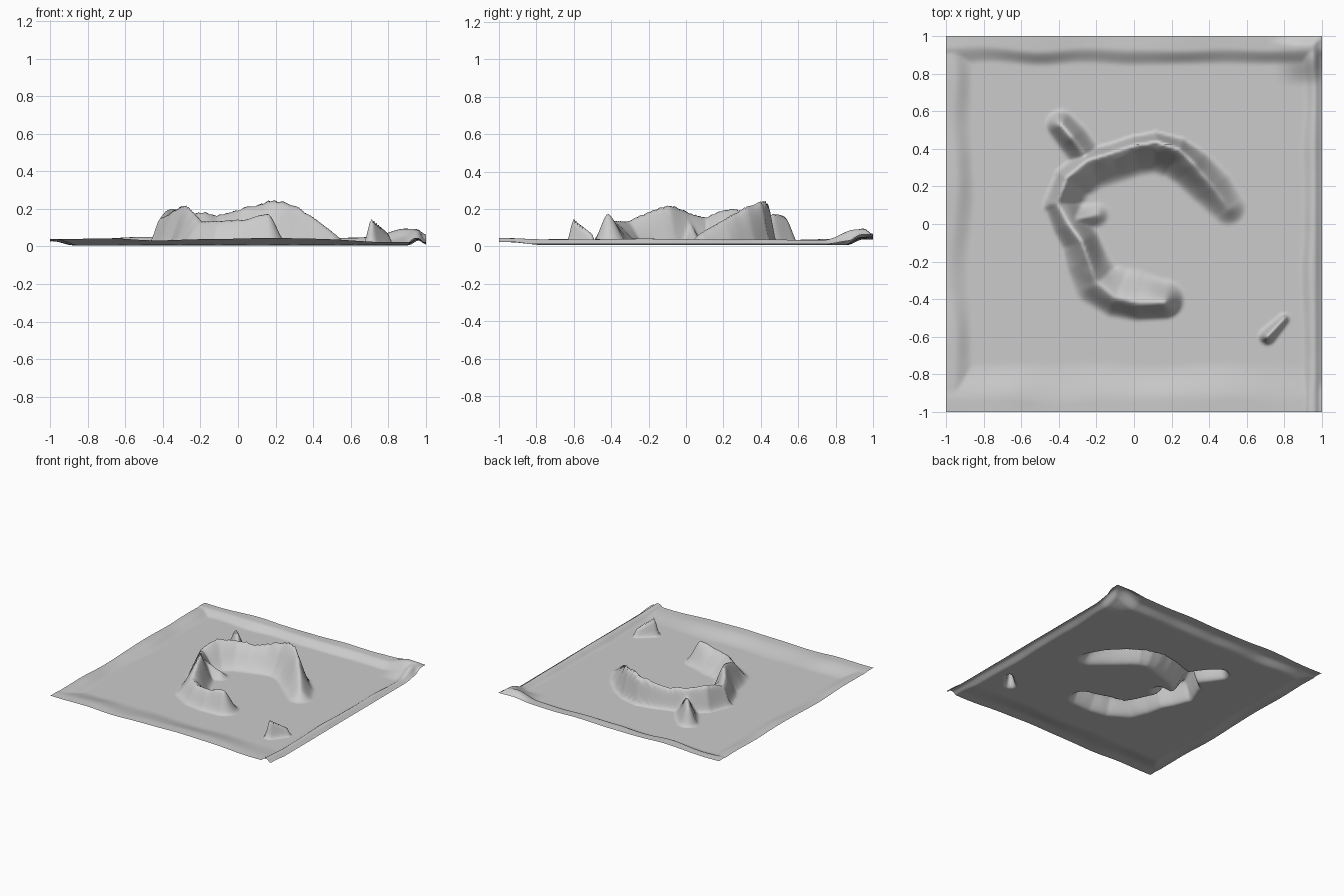
import bpy, bmesh, math
from mathutils import Vector, noise

cube = bpy.data.objects.get("Cube")
if cube:
    bpy.data.objects.remove(cube, do_unlink=True)

GROUND = 0.006

# Crest lines: x, y, height, width on the left of travel, width on the right
MAIN_RIDGE = [
    (0.50, 0.09, 0.07, 0.10, 0.10), (0.42, 0.20, 0.135, 0.13, 0.11),
    (0.32, 0.32, 0.20, 0.15, 0.09), (0.24, 0.40, 0.235, 0.17, 0.06),
    (0.12, 0.44, 0.23, 0.17, 0.05), (0.00, 0.42, 0.19, 0.17, 0.05),
    (-0.12, 0.38, 0.165, 0.17, 0.05), (-0.25, 0.34, 0.18, 0.17, 0.06),
    (-0.36, 0.25, 0.20, 0.16, 0.06), (-0.41, 0.11, 0.155, 0.13, 0.07),
    (-0.35, 0.00, 0.18, 0.12, 0.09), (-0.28, -0.09, 0.22, 0.10, 0.11),
    (-0.24, -0.20, 0.18, 0.11, 0.13), (-0.20, -0.31, 0.13, 0.14, 0.13),
    (-0.10, -0.39, 0.13, 0.18, 0.11), (0.02, -0.42, 0.14, 0.18, 0.10),
    (0.16, -0.42, 0.17, 0.13, 0.09)]
BACK_HILL = [(-0.39, 0.53, 0.16, 0.08, 0.08), (-0.33, 0.46, 0.17, 0.09, 0.09),
             (-0.27, 0.38, 0.12, 0.09, 0.09)]
INNER_SPUR = [(-0.32, 0.02, 0.12, 0.08, 0.08), (-0.20, 0.05, 0.05, 0.07, 0.07)]
BLADE = [(0.71, -0.60, 0.15, 0.045, 0.045), (0.80, -0.505, 0.065, 0.03, 0.03)]


def smooth(a, b, v):
    t = max(0, min(1, (v - a) / (b - a)))
    return t * t * (3 - 2 * t)


def ridge_height(points, x, y):
    """Height of a ridge whose two flanks have their own widths."""
    best, height = 9, 0
    for a, b in zip(points, points[1:]):
        dx, dy = b[0] - a[0], b[1] - a[1]
        length = math.hypot(dx, dy)
        t = ((x - a[0]) * dx + (y - a[1]) * dy) / length ** 2
        t = max(0, min(1, t))
        px, py = x - a[0] - dx * t, y - a[1] - dy * t
        d = math.hypot(px, py)
        if d < best:
            best = d
            side = 0.5 + 0.5 * (dx * py - dy * px) / (length * d + 1e-9)
            h, left, right = (a[i] + (b[i] - a[i]) * t for i in (2, 3, 4))
            width = right + (left - right) * side
            s = min(1, d / width)
            height = h * (0.6 * (0.5 + 0.5 * math.cos(math.pi * s))
                          + 0.4 * (1 - s) ** 1.5)
    return height


def rim_height(x, y):
    """Uneven turned-up border with a lumpy far corner."""
    n = noise.noise(Vector((x * 3, y * 3, 0.5)))
    shift = 0.03 * n
    front = 0.032 * smooth(0.74, 0.95, -y + shift) * (1 - 0.5 * smooth(0.3, 0.9, x))
    back = 0.036 * smooth(0.85, 0.94, y + shift)
    left = 0.028 * smooth(0.86, 0.97, -x + shift)
    right = 0.034 * smooth(0.89, 0.95, x + shift) * (1 - 0.8 * smooth(0.96, 1, x))
    corner = 0.05 * smooth(0.72, 0.9, x + shift) * smooth(0.72, 0.9, y + shift)
    corner *= 1 - 0.6 * smooth(0.95, 1, max(x, y))
    rim = max(front, back, left, right)
    return rim * (1 + 0.35 * n) + corner


# Ground sheet shaped into borders, ridges and hills
bm = bmesh.new()
bmesh.ops.create_grid(bm, x_segments=160, y_segments=160, size=1)
for v in bm.verts:
    x, y = v.co.x, v.co.y
    relief = max(ridge_height(p, x, y) for p in (MAIN_RIDGE, BACK_HILL, INNER_SPUR, BLADE))
    if relief > 0.02:
        relief *= 1 + 0.06 * noise.noise(Vector((x * 14, y * 14, 2)))
    v.co.z = GROUND + relief + rim_height(x, y)
for f in bm.faces:
    f.smooth = True
mesh = bpy.data.meshes.new("terrain")
bm.to_mesh(mesh)
bm.free()
terrain = bpy.data.objects.new("terrain", mesh)
bpy.context.collection.objects.link(terrain)

# Single stone grey
grey = bpy.data.materials.new("stone_grey")
grey.use_nodes = True
colour = (0.6, 0.6, 0.6, 1)
grey.diffuse_color = colour
bsdf = next(n for n in grey.node_tree.nodes if n.type == 'BSDF_PRINCIPLED')
bsdf.inputs["Base Color"].default_value = colour
mesh.materials.append(grey)
